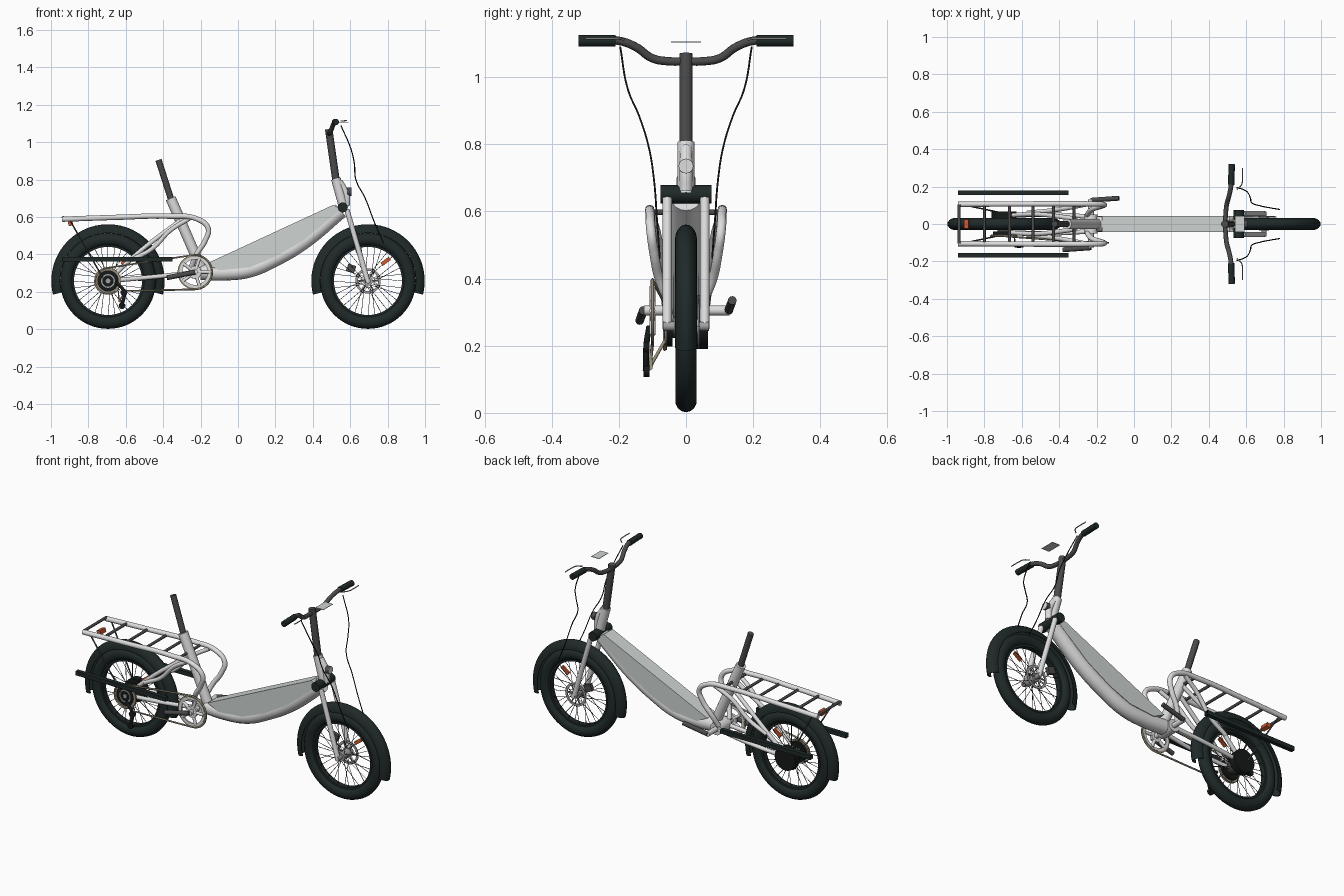
import bpy, bmesh
from math import sin, cos, pi, radians

old = bpy.data.objects.get("Cube")
if old:
    bpy.data.objects.remove(old, do_unlink=True)


def material(name, rgb):
    m = bpy.data.materials.new(name)
    m.use_nodes = True
    m.diffuse_color = (*rgb, 1)
    m.node_tree.nodes["Principled BSDF"].inputs["Base Color"].default_value = (*rgb, 1)
    return m


WHITE = material("white paint", (.73, .73, .73))
PANEL = material("light grey panel", (.62, .66, .65))
RUBBER = material("dark rubber", (.014, .022, .022))
DARK = material("dark grey metal", (.07, .07, .07))
BLACK = material("black", (.008, .01, .01))
METAL = material("grey metal", (.36, .36, .36))
CHAIN = material("tan chain", (.32, .28, .2))
ORANGE = material("orange reflector", (.6, .1, .03))


def add_mesh(name, mesh, mat, smooth=True):
    mesh.materials.clear()
    mesh.materials.append(mat)
    if smooth:
        mesh.polygons.foreach_set("use_smooth", [True] * len(mesh.polygons))
        mesh.set_sharp_from_angle(angle=radians(65))
    ob = bpy.data.objects.new(name, mesh)
    bpy.context.collection.objects.link(ob)
    return ob


def from_bm(name, bm, mat, smooth=True):
    bmesh.ops.recalc_face_normals(bm, faces=bm.faces)
    mesh = bpy.data.meshes.new(name)
    bm.to_mesh(mesh)
    bm.free()
    return add_mesh(name, mesh, mat, smooth)


def tube(name, paths, r, mat, curved=True, cyclic=False, sides=4):
    """Round tube along one or more point lists."""
    cu = bpy.data.curves.new(name, 'CURVE')
    cu.dimensions = '3D'
    cu.bevel_depth, cu.bevel_resolution = r, sides
    cu.use_fill_caps, cu.resolution_u = True, 8
    for pts in paths:
        if curved and len(pts) > 2:
            s = cu.splines.new('BEZIER')
            s.bezier_points.add(len(pts) - 1)
            for b, p in zip(s.bezier_points, pts):
                b.co = p
                b.handle_left_type = b.handle_right_type = 'AUTO'
        else:
            s = cu.splines.new('POLY')
            s.points.add(len(pts) - 1)
            for b, p in zip(s.points, pts):
                b.co = (*p, 1)
        s.use_cyclic_u = cyclic
    tmp = bpy.data.objects.new("tmp", cu)
    bpy.context.collection.objects.link(tmp)
    dg = bpy.context.evaluated_depsgraph_get()
    dg.update()
    mesh = bpy.data.meshes.new_from_object(tmp.evaluated_get(dg))
    bpy.data.objects.remove(tmp, do_unlink=True)
    return add_mesh(name, mesh, mat)


def both(pts):
    """The path and its mirror on the other side of the bike."""
    return [pts, [(x, -y, z) for x, y, z in pts]]


def lathe(name, profile, cx, cz, mat, a0=0, a1=360, steps=48):
    """Sweep a closed (radius, y) profile about an axle along y."""
    bm = bmesh.new()
    full = a1 - a0 >= 360
    rows = []
    for i in range(steps if full else steps + 1):
        a = radians(a0 + (a1 - a0) * i / steps)
        rows.append([bm.verts.new((cx + r * cos(a), y, cz + r * sin(a))) for r, y in profile])
    n = len(profile)
    for i in range(steps):
        p, q = rows[i], rows[(i + 1) % len(rows)]
        for j in range(n):
            k = (j + 1) % n
            bm.faces.new((p[j], p[k], q[k], q[j]))
    if not full:
        bm.faces.new(rows[0])
        bm.faces.new(rows[-1])
    return from_bm(name, bm, mat)


def band(r0, r1, y0, y1):
    return [(r0, y0), (r1, y0), (r1, y1), (r0, y1)]


def prism(name, pts, y0, y1, mat):
    """Side outline in x and z, extruded across y."""
    bm = bmesh.new()
    f = bm.faces.new([bm.verts.new((x, y0, z)) for x, z in pts])
    ext = bmesh.ops.extrude_face_region(bm, geom=[f])["geom"]
    bmesh.ops.translate(bm, vec=(0, y1 - y0, 0), verts=[v for v in ext if isinstance(v, bmesh.types.BMVert)])
    return from_bm(name, bm, mat, False)


def box(name, c, size, mat, tilt=0, open_ends=False):
    bm = bmesh.new()
    bmesh.ops.create_cube(bm, size=1)
    if open_ends:
        ends = [f for f in bm.faces if abs(f.normal.x) > .5]
        bmesh.ops.delete(bm, geom=ends, context='FACES_ONLY')
    bmesh.ops.scale(bm, vec=size, verts=bm.verts)
    ob = from_bm(name, bm, mat, False)
    ob.location, ob.rotation_euler[1] = c, radians(tilt)
    return ob


# Wheels and mudguards
AX, AZ = .695, .258
for label, cx in (("front", AX), ("rear", -AX)):
    ring = [2 * pi * i / 14 for i in range(14)]
    lathe(label + "_tyre", [(.222 + .034 * cos(t), .032 * sin(t)) for t in ring], cx, AZ, RUBBER, steps=64)
    lathe(label + "_rim", band(.182, .197, -.016, .016), cx, AZ, RUBBER, steps=64)
    arc = [pi * i / 10 for i in range(11)]
    shell = [(.256 + .047 * sin(t), .033 * cos(t)) for t in arc]
    shell += [(.256 + .042 * sin(t), .029 * cos(t)) for t in reversed(arc)]
    lathe(label + "_mudguard", shell, cx, AZ, RUBBER, -14, 194)
    spokes = []
    for i in range(32):
        a, side = 2 * pi * i / 32, .026 * (-1) ** i
        b = a + .5 * (1 if i % 4 < 2 else -1)
        spokes.append([(cx + .03 * cos(b), side, AZ + .03 * sin(b)),
                       (cx + .186 * cos(a), side * .2, AZ + .186 * sin(a))])
    tube(label + "_spokes", spokes, .0015, DARK, sides=1)
    box(label + "_wheel_reflector", (cx + .095, 0, AZ + .105), (.055, .012, .02), ORANGE, -37)

# Front hub and brake disc
tube("front_axle", [[(AX, -.068, AZ), (AX, .068, AZ)]], .014, METAL)
tube("front_hub", [[(AX, -.035, AZ), (AX, .035, AZ)]], .026, METAL)
lathe("front_brake_disc", band(.054, .068, .036, .04), AX, AZ, METAL)
tube("disc_arms", [[(AX, .038, AZ), (AX + .06 * cos(i * pi / 3), .038, AZ + .06 * sin(i * pi / 3))]
                   for i in range(6)], .004, METAL)
box("front_caliper", (.605, .045, .325), (.045, .022, .04), DARK, 20)

# Hub motor and sprockets
tube("hub_motor", [[(-AX, .025, AZ), (-AX, .066, AZ)]], .068, BLACK, sides=8)
tube("hub_body", [[(-AX, -.04, AZ), (-AX, .03, AZ)]], .035, DARK)
lathe("small_sprockets", band(.012, .06, -.062, -.04), -AX, AZ, BLACK)
lathe("large_sprocket", band(.057, .07, -.064, -.056), -AX, AZ, CHAIN)
lathe("sprocket_lock_ring", band(.03, .037, -.065, -.06), -AX, AZ, METAL)
tube("rear_axle", [[(-AX, -.068, AZ), (-AX, .03, AZ)]], .013, METAL)

# Main frame: curved lower tube with flat step-through deck
low = [(.55, 0, .635), (.35, 0, .468), (.2, 0, .378), (.06, 0, .318), (-.08, 0, .302), (-.2, 0, .305)]
tube("main_tube", [low], .042, WHITE, sides=6)
prism("step_through_deck", [(-.17, .35), (.51, .665), (.55, .64), (.35, .475), (.2, .387), (.06, .33), (-.1, .315)],
      -.0425, .0425, PANEL)
tube("head_tube", [[(.523, 0, .805), (.566, 0, .65)]], .026, WHITE, sides=6)
tube("head_tube_gusset", [[(.54, 0, .79), (.578, 0, .72), (.58, 0, .66)]], .019, WHITE, sides=6)
tube("seat_tube", [[(-.36, 0, .70), (-.19, 0, .31)]], .028, WHITE, sides=6)
tube("seat_post", [[(-.425, 0, .905), (-.35, 0, .67)]], .017, DARK)
tube("bottom_bracket_shell", [[(-.23, -.05, .305), (-.23, .05, .305)]], .036, WHITE, sides=6)
tube("chain_stays", both([(-.24, .04, .302), (-.45, .05, .28), (-AX, .044, AZ)]), .012, WHITE)
tube("seat_stays", both([(-.31, .028, .58), (-.52, .052, .42), (-AX, .044, AZ)]), .012, WHITE)

# Rear rack
tube("rack_side_rails", both([(-.94, .105, .588), (-.65, .107, .598), (-.36, .108, .604), (-.22, .107, .59),
                              (-.16, .104, .54), (-.175, .095, .475), (-.225, .078, .395), (-.25, .05, .33)]),
     .014, WHITE)
tube("rack_braces", both([(-.26, .104, .592), (-.36, .085, .53), (-.46, .07, .43), (-.57, .06, .37)]), .012, WHITE)
tube("rack_crossbars", [[(x, -.105, .597), (x, .105, .597)] for x in (-.935, -.8, -.665, -.54, -.43, -.32)],
     .008, DARK)
tube("rack_struts", both([(-.9, .1, .585), (-.72, .062, .27)]), .004, DARK)
box("tail_reflector", (-.895, 0, .565), (.025, .05, .024), ORANGE, -15)
for side, name in ((1, "left"), (-1, "right")):
    box(name + "_running_board", (-.645, side * .167, .373), (.59, .025, .024), RUBBER, open_ends=True)

# Cranks, chainring and chain
CX, CZ, CY = -.23, .305, -.1
tube("crank_axle", [[(CX, -.125, CZ), (CX, .13, CZ)]], .015, WHITE)
lathe("chainring", band(.068, .084, CY - .004, CY + .004), CX, CZ, WHITE)
lathe("chainring_teeth", band(.083, .093, CY - .002, CY + .002), CX, CZ, CHAIN)
tube("chainring_arms", [[(CX, CY, CZ), (CX + .076 * cos(i * .4 * pi), CY, CZ + .076 * sin(i * .4 * pi))]
                        for i in range(5)], .009, WHITE)
lathe("chainring_hub", band(.012, .034, CY - .007, CY + .007), CX, CZ, WHITE)
for s, name in ((1, "left"), (-1, "right")):
    tube(name + "_crank_arm", [[(CX, s * .127, CZ), (CX + s * .15, s * .138, CZ + s * .03)]], .013, DARK)
path = [(CX + .092 * cos(a), CY, CZ + .092 * sin(a)) for a in [radians(95 - 15 * i) for i in range(13)]]
path += [(-.44, CY, .208), (-.6, -.1, .205), (-.63, -.105, .16), (-.605, -.105, .13), (-.635, -.1, .15)]
path += [(-AX + .07 * cos(a), -.064, AZ + .07 * sin(a)) for a in [radians(-40 - 20 * i) for i in range(12)]]
tube("chain", [path], .005, CHAIN, curved=False, cyclic=True, sides=1)
tube("derailleur_cage", [[(-.655, -.11, .255), (-.61, -.118, .2), (-.62, -.12, .125)]], .009, BLACK)
for x, z in ((-.61, .195), (-.62, .125)):
    tube("jockey_wheel", [[(x, -.126, z), (x, -.108, z)]], .018, BLACK)

# Fork and front lights
tube("fork_legs", both([(.582, .056, .64), (.695, .056, .25)]), .014, WHITE)
tube("crown_bar", [[(.56, -.076, .651), (.56, .076, .651)]], .027, RUBBER, sides=6)
tube("headlamp", [[(.584, 0, .735), (.606, 0, .735)]], .022, DARK, sides=6)
tube("headlamp_lens", [[(.603, 0, .735), (.608, 0, .735)]], .021, WHITE, sides=6)

# Steering column, handlebar, grips, levers and cables
tube("steering_column", [[(.485, 0, 1.07), (.525, 0, .79)]], .02, DARK)
half = [(.49, .05, 1.047), (.495, .1, 1.056), (.508, .15, 1.09), (.518, .2, 1.108), (.522, .31, 1.108)]
tube("handlebar", [[(x, -y, z) for x, y, z in reversed(half)] + [(.487, 0, 1.047)] + half], .0125, DARK)
tube("grips", both([(.519, .21, 1.108), (.523, .32, 1.108)]), .017, RUBBER)
tube("brake_levers", both([(.55, .185, 1.112), (.575, .21, 1.115), (.58, .24, 1.115), (.58, .3, 1.115)]), .003, METAL)
tube("brake_cables", both([(.55, .196, 1.09), (.605, .172, .96), (.622, .14, .885), (.63, .113, .8),
                           (.68, .096, .7), (.73, .086, .57), (.778, .078, .46)]), .003, BLACK, sides=1)
box("display_plate", (.565, 0, 1.105), (.05, .088, .003), PANEL)
